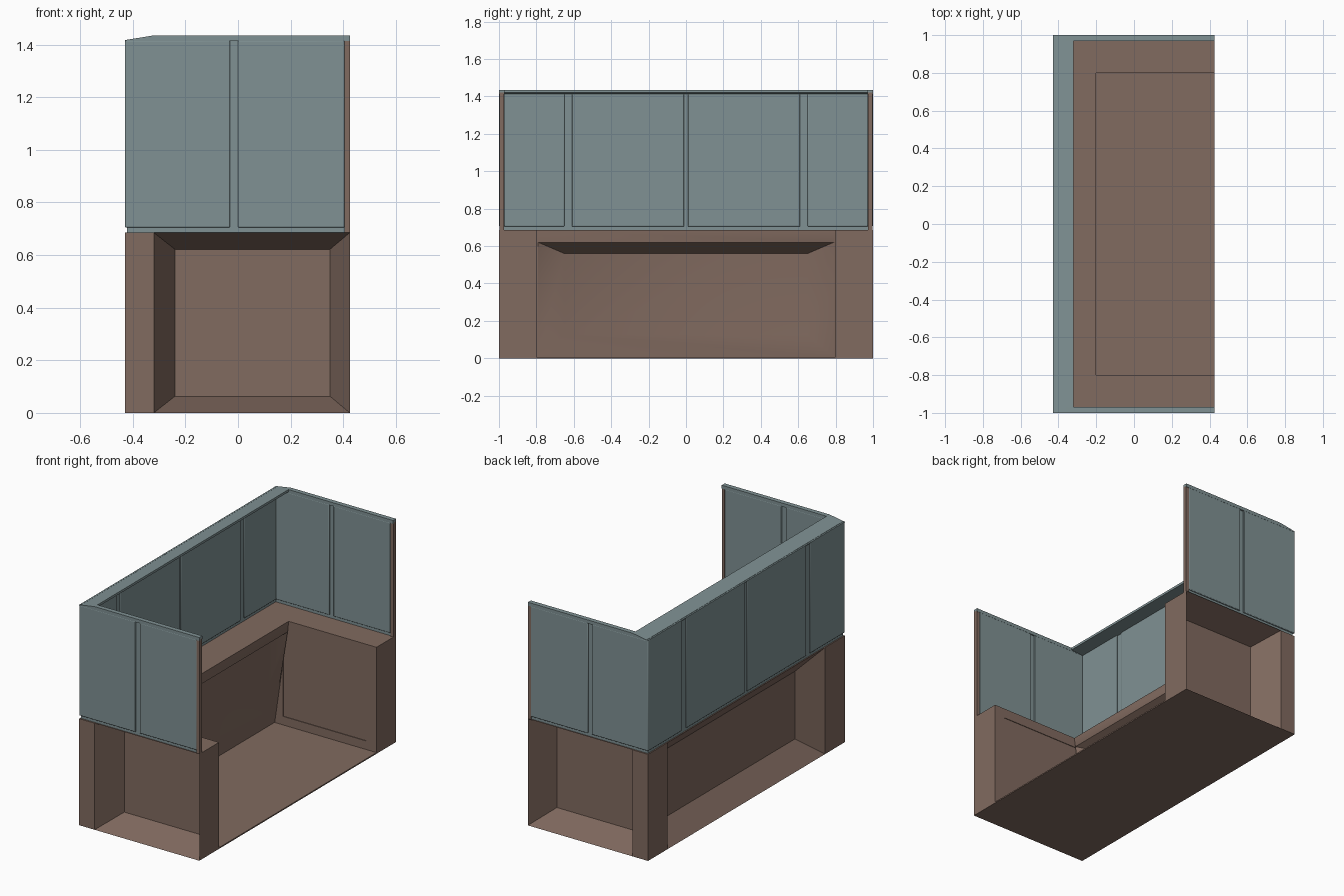
import bpy, bmesh
from mathutils import Vector

cube = bpy.data.objects.get("Cube")
if cube:
    bpy.data.objects.remove(cube, do_unlink=True)


def material(name, rgb):
    m = bpy.data.materials.new(name)
    m.use_nodes = True
    m.diffuse_color = (*rgb, 1)
    m.node_tree.nodes["Principled BSDF"].inputs["Base Color"].default_value = (*rgb, 1)
    return m


BROWN = material("warm brown", (0.22, 0.145, 0.115))
TEAL = material("grey teal", (0.215, 0.285, 0.295))


def loft(name, rings, mat, bevel=0):
    """Bridge a list of equal point rings and cap both ends."""
    bm = bmesh.new()
    loops = [[bm.verts.new(p) for p in ring] for ring in rings]
    n = len(loops[0])
    for a, b in zip(loops, loops[1:]):
        for i in range(n):
            j = (i + 1) % n
            bm.faces.new((a[i], a[j], b[j], b[i]))
    bm.faces.new(loops[0])
    bm.faces.new(loops[-1])
    bmesh.ops.recalc_face_normals(bm, faces=bm.faces)
    me = bpy.data.meshes.new(name)
    bm.to_mesh(me)
    bm.free()
    me.materials.append(mat)
    ob = bpy.data.objects.new(name, me)
    bpy.context.collection.objects.link(ob)
    if bevel:
        mod = ob.modifiers.new("soft edge", "BEVEL")
        mod.width = bevel
        mod.segments = 2
    bpy.ops.object.select_all(action="DESELECT")
    ob.select_set(True)
    bpy.context.view_layer.objects.active = ob
    bpy.ops.object.shade_smooth_by_angle()
    return ob


def rect_y(x0, x1, z0, z1, y):
    return [(x0, y, z0), (x1, y, z0), (x1, y, z1), (x0, y, z1)]


def rect_x(half, z0, z1, x_low, x_top):
    return [(x_low, -half, z0), (x_low, half, z0), (x_top, half, z1), (x_top, -half, z1)]


def box(name, xs, ys, zs, mat, bevel=0):
    return loft(name, [rect_y(*xs, *zs, y) for y in ys], mat, bevel)


TOP = 0.685          # top of the base
PZ = (0.705, 1.415)  # height range of the upholstered panels

# Base: back wall with sloped recesses on both faces
loft("back_base", [
    rect_x(0.65, 0.125, 0.56, -0.31, -0.31),
    rect_x(0.79, 0.01, 0.62, -0.3, -0.2),
    rect_x(0.8, 0, TOP, -0.3, -0.2),
    rect_x(0.8, 0, TOP, -0.43, -0.43),
    rect_x(0.65, 0.125, 0.56, -0.32, -0.32),
], BROWN)

# Floor plate
box("floor", (-0.32, 0.425), (-0.8, 0.8), (0, 0.008), BROWN)

for s, side in ((-1, "front"), (1, "rear")):
    # Base: side wall, deep recess outside, shallow panel inside
    outer = (-0.32, 0.425, 0, TOP)
    inner = (-0.24, 0.35, 0.063, 0.622)
    loft(side + "_base", [
        rect_y(*inner, s * 0.804),
        rect_y(*inner, s * 0.8),
        rect_y(*outer, s * 0.8),
        rect_y(*outer, s),
        rect_y(*inner, s * 0.812),
    ], BROWN)
    box(side + "_corner_post", (-0.43, -0.32), (s * 0.8, s), (0, TOP), BROWN)

    # Screen: side wall core, panels on both faces, end trim and rim
    box(side + "_screen_core", (-0.422, 0.41), (s * 0.978, s * 0.99), (TOP, 1.42), TEAL)
    for i, (x0, x1) in enumerate(((-0.43, -0.03), (0.0, 0.405))):
        box(f"{side}_outer_panel_{i}", (x0, x1), (s * 0.989, s), PZ, TEAL, 0.004)
        box(f"{side}_inner_panel_{i}", (max(x0, -0.41), x1),
            (s * 0.97, s * 0.979), PZ, TEAL, 0.004)
    box(side + "_end_trim", (0.405, 0.425), (s * 0.972, s * 0.998), (TOP, 1.42), BROWN)
    rim = ((-0.43, 1.413), (0.425, 1.413), (0.425, 1.435), (-0.32, 1.435), (-0.43, 1.417))
    loft(side + "_rim", [[(x, s * y, z) for x, z in rim] for y in (0.97, 1)], TEAL)

# Screen: back wall core, panels on both faces and wide sloping rim
box("back_screen_core", (-0.422, -0.416), (-0.985, 0.985), (TOP, 1.42), TEAL)
for i, (y0, y1) in enumerate(((-1, -0.65), (-0.61, -0.01), (0.01, 0.61), (0.65, 1))):
    box(f"back_outer_panel_{i}", (-0.43, -0.421), (y0, y1), PZ, TEAL, 0.004)
    box(f"back_inner_panel_{i}", (-0.417, -0.408),
        (max(y0, -0.972), min(y1, 0.972)), PZ, TEAL, 0.004)
back_rim = ((-0.43, 1.411), (-0.32, 1.42), (-0.32, 1.435), (-0.43, 1.417))
loft("back_rim", [[(x, y, z) for x, z in back_rim] for y in (-0.975, 0.975)], TEAL)
